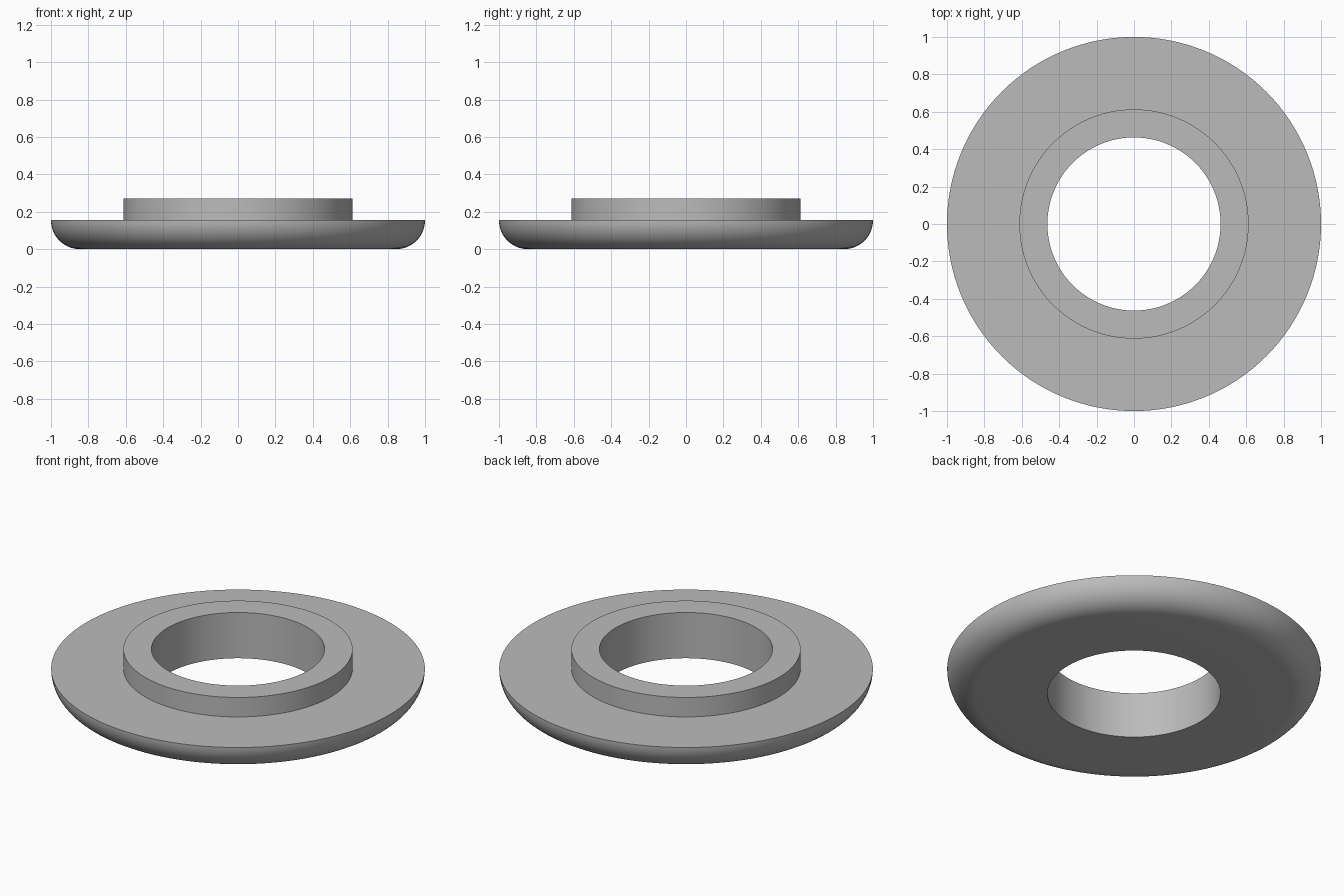
import bpy, bmesh, math

cube = bpy.data.objects.get("Cube")
if cube:
    bpy.data.objects.remove(cube, do_unlink=True)

SEGMENTS = 128
BORE, HUB, RIM = 0.463, 0.613, 1.0
FLANGE_TOP, HUB_TOP = 0.155, 0.27
ARC_STEPS = 16

# Plain grey material
grey = bpy.data.materials.new("grey")
grey.use_nodes = True
colour = (0.5, 0.5, 0.5, 1)
grey.diffuse_color = colour
grey.node_tree.nodes["Principled BSDF"].inputs["Base Color"].default_value = colour

# Cross-section: bore, raised hub, flat flange, rounded lower edge
profile = [(BORE, 0), (BORE, HUB_TOP), (HUB, HUB_TOP), (HUB, FLANGE_TOP)]
for i in range(ARC_STEPS + 1):
    a = math.pi / 2 * i / ARC_STEPS
    profile.append((RIM - FLANGE_TOP * (1 - math.cos(a)),
                    FLANGE_TOP * (1 - math.sin(a))))

# Revolve the cross-section into a closed ring
bm = bmesh.new()
rings = []
for s in range(SEGMENTS):
    t = 2 * math.pi * s / SEGMENTS
    rings.append([bm.verts.new((r * math.cos(t), r * math.sin(t), z))
                  for r, z in profile])
for s, ring in enumerate(rings):
    following = rings[(s + 1) % SEGMENTS]
    for k in range(len(profile)):
        j = (k + 1) % len(profile)
        bm.faces.new((ring[k], ring[j], following[j], following[k]))
bmesh.ops.recalc_face_normals(bm, faces=bm.faces)

mesh = bpy.data.meshes.new("flanged_ring")
bm.to_mesh(mesh)
bm.free()
mesh.materials.append(grey)
ring_object = bpy.data.objects.new("flanged_ring", mesh)
bpy.context.collection.objects.link(ring_object)

# Smooth curved walls, crisp edges
bpy.ops.object.select_all(action='DESELECT')
ring_object.select_set(True)
bpy.context.view_layer.objects.active = ring_object
bpy.ops.object.shade_smooth_by_angle(angle=math.radians(30))
